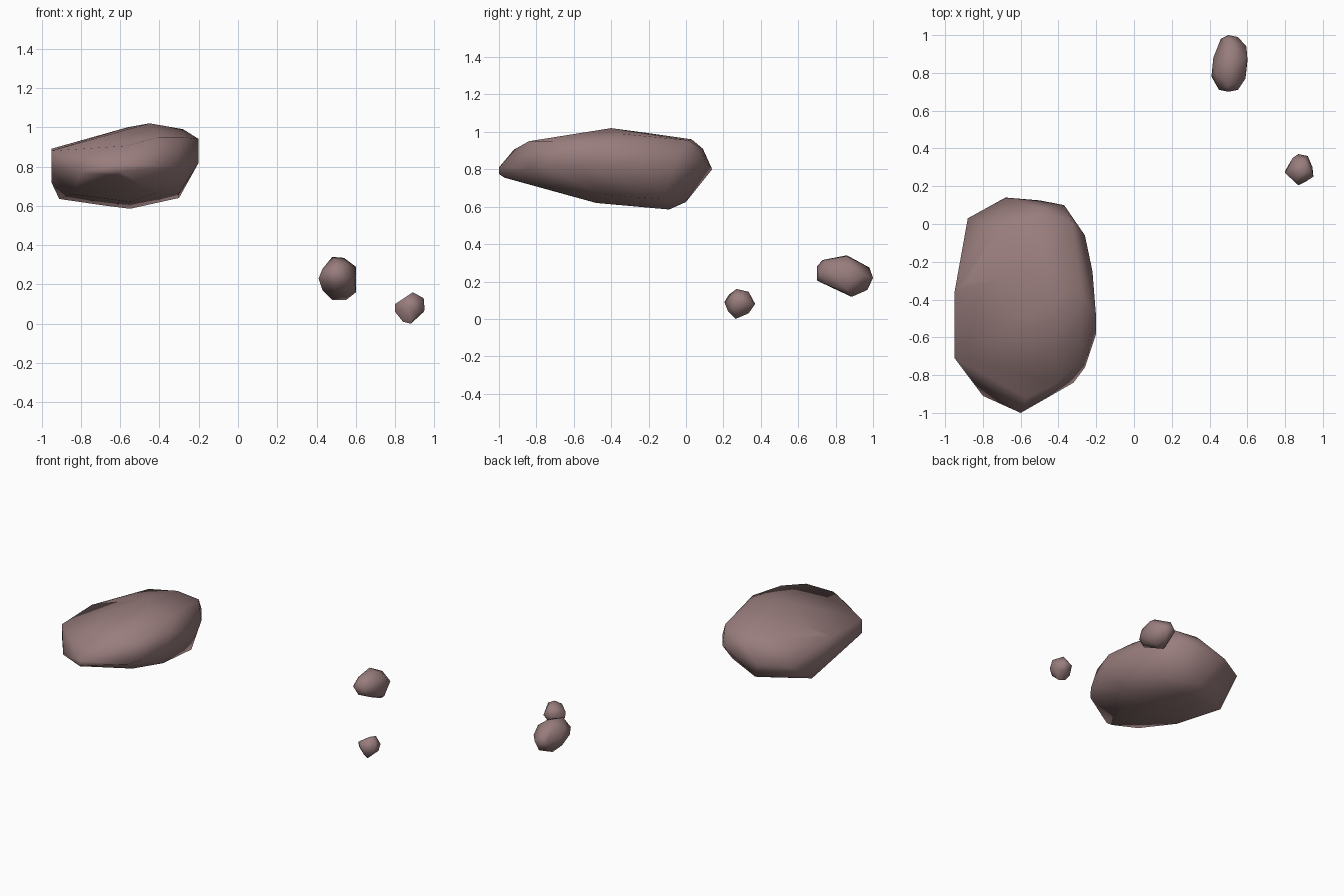
import bpy, bmesh, math

stone = bpy.data.materials.new("stone")
stone.diffuse_color = (0.32, 0.205, 0.205, 1)


def rock(name, corners):
    """Wrap a chiselled convex boulder around a few corner points."""
    bm = bmesh.new()
    for c in corners:
        bm.verts.new(c)
    hull = bmesh.ops.convex_hull(bm, input=bm.verts[:])
    junk = {g for g in hull["geom_interior"] + hull["geom_unused"]
            if isinstance(g, bmesh.types.BMVert)}
    bmesh.ops.delete(bm, geom=list(junk), context='VERTS')
    bmesh.ops.recalc_face_normals(bm, faces=bm.faces[:])
    mesh = bpy.data.meshes.new(name)
    bm.to_mesh(mesh)
    bm.free()
    mesh.materials.append(stone)
    ob = bpy.data.objects.new(name, mesh)
    bpy.context.collection.objects.link(ob)
    bpy.ops.object.select_all(action='DESELECT')
    ob.select_set(True)
    bpy.context.view_layer.objects.active = ob
    bpy.ops.object.shade_smooth_by_angle(angle=math.radians(65))
    return ob


# Large floating boulder: crown, waist, underside
rock("large_rock", [
    (-.45, -.40, 1.02), (-.56, -.25, 1.00), (-.28, -.35, .99), (-.52, .03, .96),
    (-.33, .01, .955), (-.40, -.84, .95), (-.57, -.92, .905), (-.28, -.72, .95),
    (-.20, -.50, .94), (-.95, -.36, .89), (-.95, -.71, .88), (-.72, -.02, .94),
    (-.88, -.30, .91), (-.50, .09, .91),
    (-.60, -1.0, .81), (-.60, -1.0, .775), (-.62, -.97, .755), (-.80, -.91, .77),
    (-.95, -.71, .78), (-.95, -.40, .72), (-.88, .03, .79), (-.68, .14, .80),
    (-.50, .125, .82), (-.37, .10, .84), (-.26, -.06, .84), (-.22, -.25, .84),
    (-.20, -.58, .82), (-.26, -.76, .82), (-.32, -.84, .80),
    (-.55, -.09, .585), (-.67, -.12, .60), (-.57, .00, .625), (-.55, -.48, .62),
    (-.30, -.12, .64), (-.30, -.45, .665), (-.42, -.64, .665), (-.91, -.18, .635),
    (-.84, -.55, .66),
])

# Medium rock
rock("medium_rock", [
    (.48, .86, .34), (.54, .86, .335), (.50, .73, .315), (.56, .75, .30),
    (.60, .88, .29), (.43, .80, .28), (.50, .98, .275), (.41, .78, .23),
    (.45, .71, .25), (.50, .70, .28), (.50, .70, .205), (.55, .71, .24),
    (.59, .77, .24), (.595, .94, .24), (.55, .99, .22), (.50, 1.0, .22),
    (.46, .98, .22), (.42, .88, .23), (.60, .86, .16), (.55, .89, .12),
    (.48, .88, .12), (.43, .84, .17), (.53, .97, .155), (.56, .76, .18),
])

# Small rock
rock("small_rock", [
    (.89, .27, .16), (.90, .335, .145), (.945, .27, .13), (.86, .23, .13),
    (.80, .27, .10), (.80, .28, .06), (.84, .35, .09), (.87, .37, .08),
    (.92, .36, .08), (.95, .25, .07), (.945, .30, .06), (.87, .205, .09),
    (.88, .265, 0), (.84, .28, .01), (.90, .335, .03), (.91, .225, .04),
])
